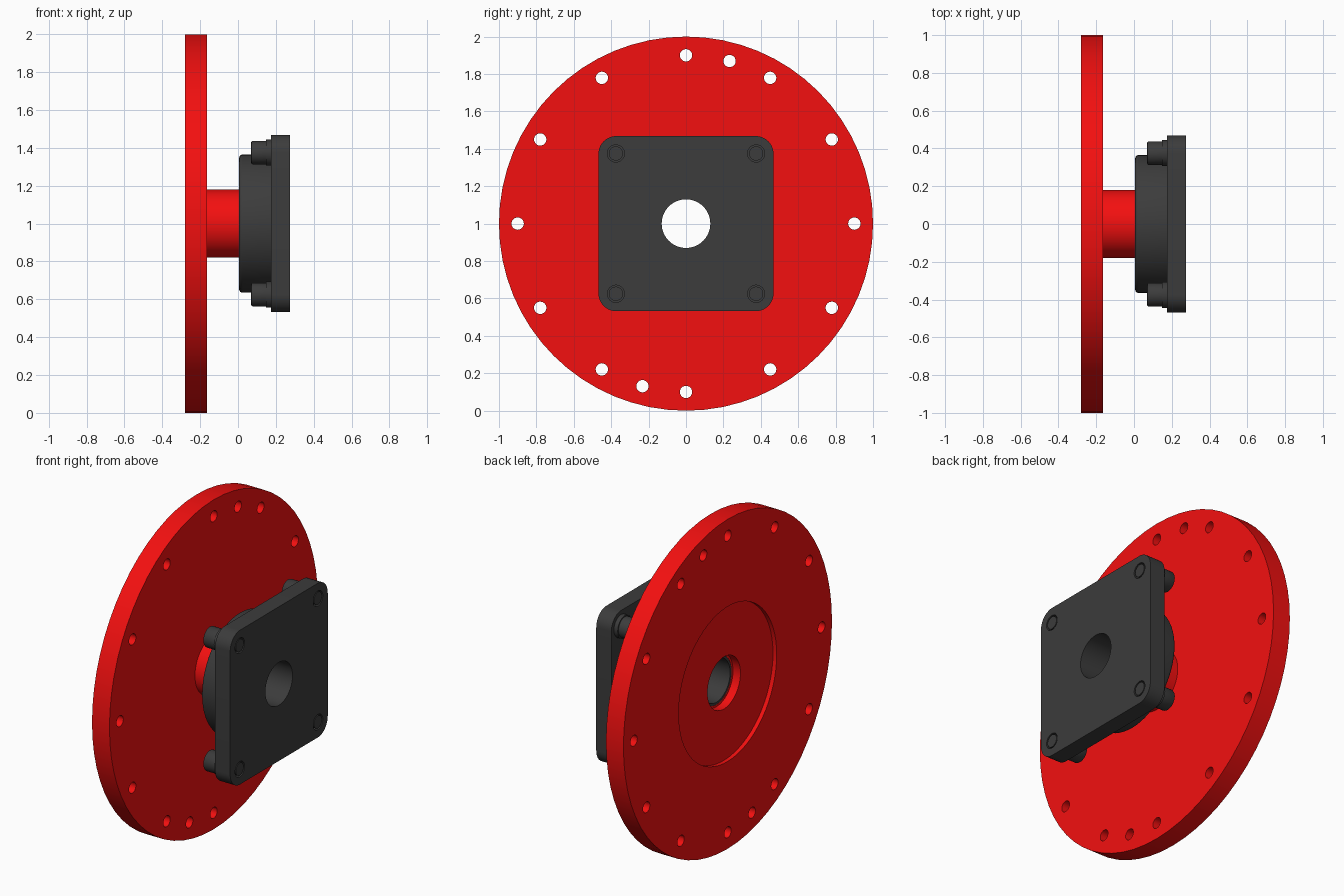
import bpy, bmesh
from math import sin, cos, pi, radians
from mathutils import Vector

if "Cube" in bpy.data.objects:
    bpy.data.objects.remove(bpy.data.objects["Cube"])

CZ = 1.0  # height of the main axis (runs along x)


def material(name, colour):
    m = bpy.data.materials.new(name)
    m.diffuse_color = colour
    m.use_nodes = True
    m.node_tree.nodes["Principled BSDF"].inputs["Base Color"].default_value = m.diffuse_color
    return m


RED = material("red_paint", (0.9, 0.005, 0.005, 1))
DARK = material("dark_metal", (0.045, 0.045, 0.045, 1))


def lathe(bm, profile, y=0.0, z=CZ, n=64, phase=0.0):
    """Revolve a closed (x, radius) profile about an x-parallel axis."""
    rings = []
    for i in range(n):
        a = 2 * pi * i / n + phase
        rings.append([bm.verts.new((x, y + r * sin(a), z + r * cos(a))) for x, r in profile])
    k = len(profile)
    for i in range(n):
        p, q = rings[i], rings[(i + 1) % n]
        for j in range(k):
            bm.faces.new((p[j], p[(j + 1) % k], q[(j + 1) % k], q[j]))


def rod(bm, x0, x1, r, y=0.0, z=CZ, n=24):
    """Solid cylinder along x."""
    ends = [[bm.verts.new((x, y + r * sin(2 * pi * i / n), z + r * cos(2 * pi * i / n)))
             for i in range(n)] for x in (x0, x1)]
    for e in ends:
        bm.faces.new(e)
    for i in range(n):
        j = (i + 1) % n
        bm.faces.new((ends[0][i], ends[0][j], ends[1][j], ends[1][i]))


def finish(bm, name, mat=None):
    bmesh.ops.recalc_face_normals(bm, faces=bm.faces)
    me = bpy.data.meshes.new(name)
    bm.to_mesh(me)
    bm.free()
    ob = bpy.data.objects.new(name, me)
    bpy.context.collection.objects.link(ob)
    if mat:
        me.materials.append(mat)
    return ob


def select(ob):
    bpy.ops.object.select_all(action='DESELECT')
    ob.select_set(True)
    bpy.context.view_layer.objects.active = ob


def cut(ob, cutter_bm):
    cutter = finish(cutter_bm, "cutter")
    cutter.hide_render = True
    mod = ob.modifiers.new("holes", 'BOOLEAN')
    mod.operation = 'DIFFERENCE'
    mod.solver = 'EXACT'
    mod.object = cutter
    select(ob)
    bpy.ops.object.modifier_apply(modifier=mod.name)
    bpy.data.objects.remove(cutter)


def smooth(ob):
    select(ob)
    bpy.ops.object.shade_smooth_by_angle(angle=radians(30))


# Red disc with hub, shallow rear recess and stepped bore
bm = bmesh.new()
lathe(bm, [(-0.28, 0.47), (-0.28, 1.0), (-0.163, 1.0), (-0.163, 0.18), (0.006, 0.18),
           (0.006, 0.145), (-0.205, 0.145), (-0.205, 0.158), (-0.255, 0.158), (-0.255, 0.47)])
disc = finish(bm, "flange_disc", RED)
holes = bmesh.new()
for deg in [30 * i for i in range(12)] + [15, 195]:
    a = radians(deg)
    rod(holes, -0.4, 0.0, 0.033, 0.9 * sin(a), CZ + 0.9 * cos(a))
cut(disc, holes)
smooth(disc)

# Round dark boss with filleted rim and a sleeve inside the hub
bm = bmesh.new()
R, F = 0.365, 0.018
fillet = [(0.006 + F - F * cos(t), R - F + F * sin(t)) for t in (0, pi / 8, pi / 4, 3 * pi / 8, pi / 2)]
lathe(bm, [(-0.205, 0.13), (-0.205, 0.144), (0.006, 0.144)] + fillet + [(0.174, R), (0.174, 0.13)])
smooth(finish(bm, "bearing_boss", DARK))

# Square mounting plate with rounded corners
BOLTS = [(y, CZ + z) for y in (-0.375, 0.375) for z in (-0.375, 0.375)]
bm = bmesh.new()
bmesh.ops.create_cube(bm, size=1)
for v in bm.verts:
    v.co = Vector((0.2245 + v.co.x * 0.101, v.co.y * 0.936, CZ + v.co.z * 0.936))
edges = [e for e in bm.edges if abs(e.verts[0].co.x - e.verts[1].co.x) > 0.05]
bmesh.ops.bevel(bm, geom=edges, offset=0.095, segments=10, profile=0.5, affect='EDGES')
plate = finish(bm, "mounting_plate", DARK)
holes = bmesh.new()
rod(holes, 0.0, 0.4, 0.13, n=64)
for y, z in BOLTS:
    rod(holes, 0.0, 0.4, 0.046, y, z, 32)
cut(plate, holes)
smooth(plate)

# Cap screws with washers and hexagonal sockets
for i, (y, z) in enumerate(BOLTS):
    bm = bmesh.new()
    rod(bm, 0.15, 0.274, 0.038, y, z, 32)
    smooth(finish(bm, f"bolt_shank_{i + 1}", DARK))
    bm = bmesh.new()
    lathe(bm, [(0.148, 0.03), (0.148, 0.069), (0.1735, 0.069), (0.1735, 0.03)], y, z, 32)
    smooth(finish(bm, f"washer_{i + 1}", DARK))
    bm = bmesh.new()
    rod(bm, 0.07, 0.148, 0.062, y, z, 32)
    rim = [e for e in bm.edges if all(v.co.x < 0.08 for v in e.verts)]
    bmesh.ops.bevel(bm, geom=rim, offset=0.007, segments=2, profile=0.5, affect='EDGES')
    head = finish(bm, f"bolt_head_{i + 1}", DARK)
    socket = bmesh.new()
    rod(socket, 0.0, 0.11, 0.034, y, z, 6)
    cut(head, socket)
    smooth(head)
